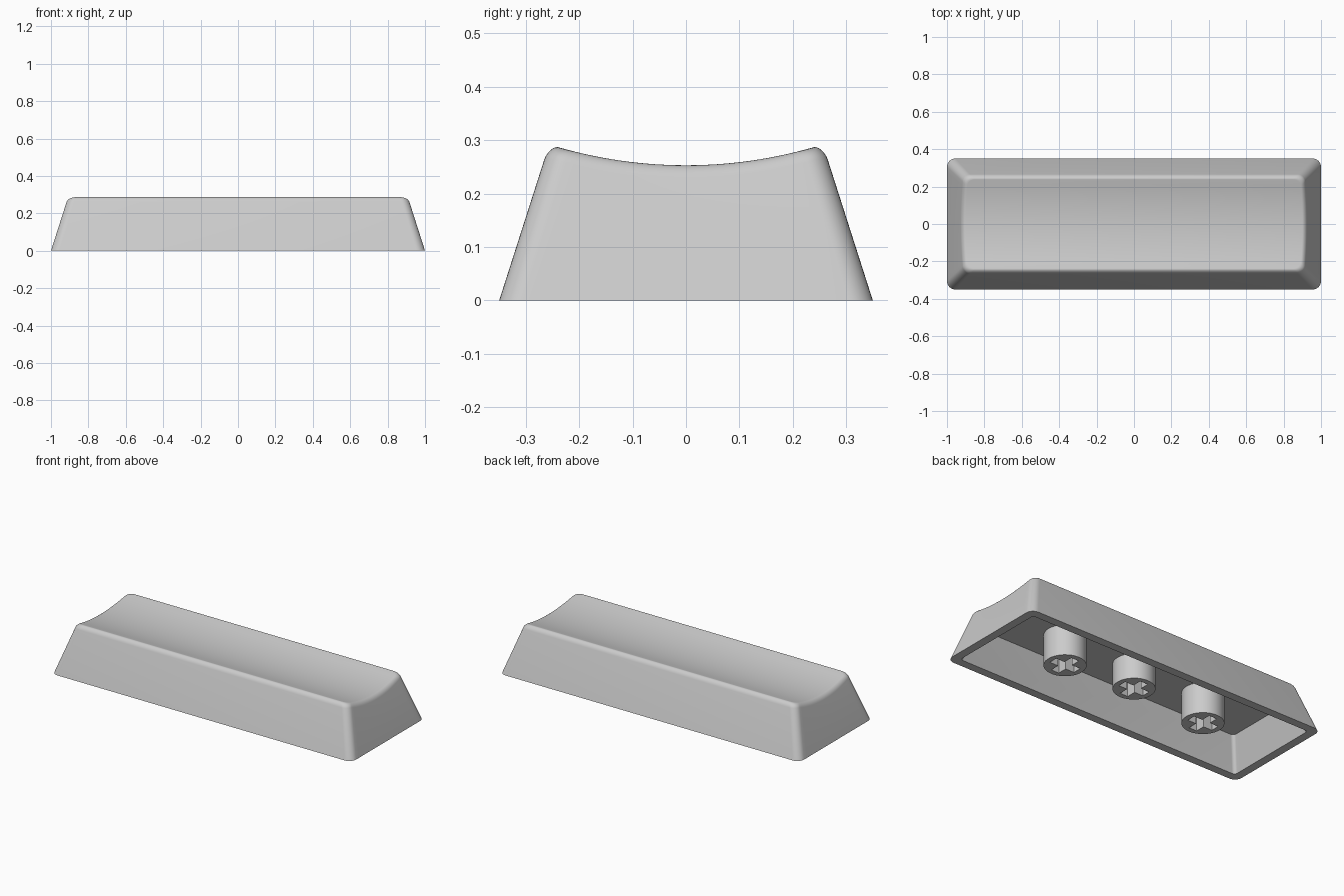
import bpy, bmesh, math

if "Cube" in bpy.data.objects:
    bpy.data.objects.remove(bpy.data.objects["Cube"])

HX, HY = 1.0, 0.35        # footprint half sizes
SLOPE = 0.32              # inward lean of the walls
FILLET = 0.024            # rounding of the top edge
PEAK_Y, LOW, PEAK = 0.243, 0.253, 0.288
R = (PEAK_Y ** 2 + (PEAK - LOW) ** 2) / (2 * (PEAK - LOW))

plastic = bpy.data.materials.new("grey plastic")
plastic.diffuse_color = (0.6, 0.6, 0.6, 1)
plastic.use_nodes = True
plastic.node_tree.nodes["Principled BSDF"].inputs["Base Color"].default_value = plastic.diffuse_color


def dish(y):
    """Height of the scooped top."""
    y = min(abs(y), PEAK_Y)
    return LOW + R - math.sqrt(R * R - y * y)


def rounded_half(hx, hy, r, corner=8, side=24):
    """Right half of a rounded rectangle, from front to back."""
    pts = []
    for i in range(corner + 1):
        a = -math.pi / 2 + i / corner * math.pi / 2
        pts.append((hx - r + r * math.cos(a), -hy + r + r * math.sin(a)))
    for i in range(1, side // 2):
        pts.append((hx, (-hy + r) * (1 - 2 * i / side)))
    return pts + [(hx, 0)] + [(x, -y) for x, y in reversed(pts)]


def mirrored(half):
    return half + [(-p[0],) + tuple(p[1:]) for p in reversed(half)]


def flat_ring(hx, hy, r, z):
    return mirrored([(x, y, z) for x, y in rounded_half(hx, hy, r)])


def top_ring(a):
    """Ring at angle a of the rounded top edge, following the scoop."""
    half = []
    count = len(rounded_half(HX, HY, 0.045))
    for i in range(count):
        z = 0.27
        for _ in range(5):
            inset = SLOPE * z + 0.8 * FILLET * (1 - math.cos(a))
            x, y = rounded_half(HX - inset, HY - inset, 0.04)[i]
            z = dish(y) - FILLET * (1 - math.sin(a))
        half.append((x, y, z))
    return mirrored(half)


def bridge(bm, a, b):
    n = len(a)
    for i in range(n):
        bm.faces.new((a[i], a[(i + 1) % n], b[(i + 1) % n], b[i]))


def strips(bm, ring):
    """Close a ring with strips running from right to left."""
    n = len(ring)
    for i in range(n // 2 - 1):
        bm.faces.new((ring[i], ring[i + 1], ring[n - 2 - i], ring[n - 1 - i]))


def finish(bm, name):
    bmesh.ops.recalc_face_normals(bm, faces=bm.faces)
    mesh = bpy.data.meshes.new(name)
    bm.to_mesh(mesh)
    bm.free()
    mesh.materials.append(plastic)
    obj = bpy.data.objects.new(name, mesh)
    bpy.context.collection.objects.link(obj)
    bpy.ops.object.select_all(action='DESELECT')
    obj.select_set(True)
    bpy.context.view_layer.objects.active = obj
    bpy.ops.object.shade_smooth_by_angle(angle=math.radians(32))
    return obj


# Hollow shell: ceiling, inner wall, rim, outer wall, rounded edge, scooped top
CEILING, WALL = 0.19, 0.05
lean = WALL + SLOPE * CEILING
rings = [flat_ring(HX - lean, HY - lean, 0.02, CEILING),
         flat_ring(HX - WALL, HY - WALL, 0.02, 0),
         flat_ring(HX, HY, 0.045, 0)]
rings += [top_ring(i / 6 * math.pi / 2) for i in range(7)]
bm = bmesh.new()
loops = [[bm.verts.new(p) for p in ring] for ring in rings]
for lower, upper in zip(loops, loops[1:]):
    bridge(bm, lower, upper)
strips(bm, loops[0])
strips(bm, loops[-1])
finish(bm, "key_shell")


# Round mounting stems with a cross-shaped socket
def stem(name, x, z0, radius=0.114, arm=0.083, w=0.026):
    bm = bmesh.new()
    circle = [(radius * math.cos(t * math.tau / 48), radius * math.sin(t * math.tau / 48))
              for t in range(48)]
    cross = []
    for q in range(4):
        c, s = round(math.cos(q * math.pi / 2)), round(math.sin(q * math.pi / 2))
        cross += [(c * u - s * v, s * u + c * v) for u, v in ((arm, -w), (arm, w), (w, w))]

    def loop(pts, z):
        return [bm.verts.new((x + px, py, z)) for px, py in pts]

    outer, socket = loop(circle, z0), loop(cross, z0)
    bridge(bm, outer, loop(circle, CEILING + 0.005))
    deep = loop(cross, CEILING - 0.005)
    bridge(bm, socket, deep)
    bm.faces.new(deep)
    rim = [bm.edges.get((l[i - 1], l[i])) for l in (outer, socket) for i in range(len(l))]
    bmesh.ops.triangle_fill(bm, use_beauty=True, edges=rim)
    finish(bm, name)


stem("middle_stem", 0, 0.04)
stem("left_stem", -0.477, 0.006)
stem("right_stem", 0.477, 0.006)
